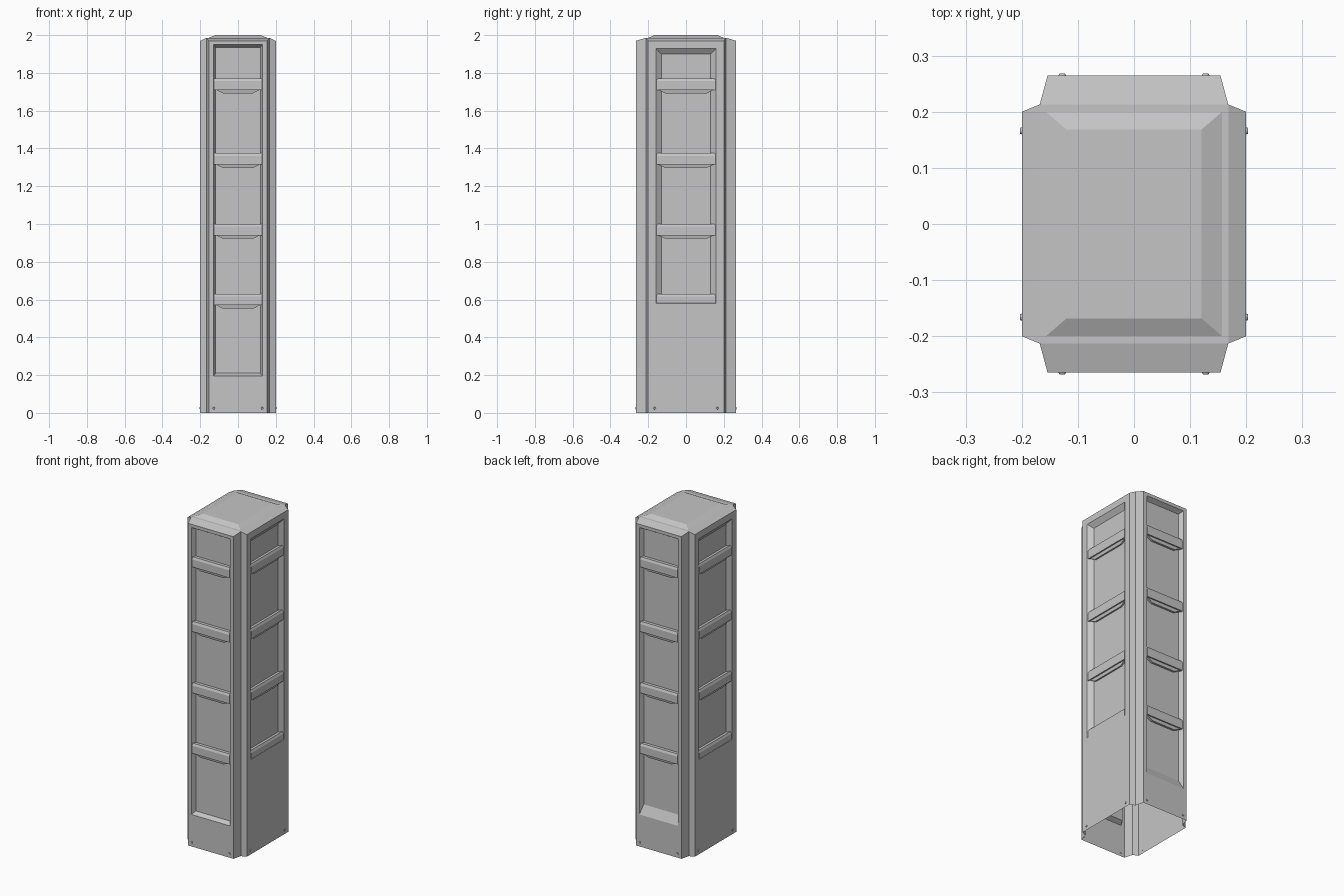
import bpy
import bmesh
from math import pi
from mathutils import Matrix, Vector

cube = bpy.data.objects.get("Cube")
if cube:
    bpy.data.objects.remove(cube, do_unlink=True)

grey = bpy.data.materials.new("plain_grey")
grey.use_nodes = True
GREY = (0.56, 0.56, 0.56, 1)
grey.diffuse_color = GREY
grey.node_tree.nodes["Principled BSDF"].inputs["Base Color"].default_value = GREY

EAVES, SHOULDER, TOP = 1.97, 1.985, 2.0
BAR_TOPS = (1.77, 1.375, 1.0, 0.63)

# Each wall: name, quarter turns, distance, half width, recess half width,
# recess bottom and top, side bevel, bottom bevel, recess depth
WALLS = (
    ("front", 0, 0.265, 0.154, 0.13, 0.195, 1.95, 0.012, 0.015, 0.026),
    ("left", 1, 0.2, 0.2, 0.16, 0.58, 1.93, 0.03, 0.015, 0.022),
    ("back", 2, 0.265, 0.154, 0.13, 0.195, 1.95, 0.012, 0.055, 0.026),
    ("right", 3, 0.2, 0.2, 0.16, 0.58, 1.93, 0.03, 0.015, 0.022),
)


def turn(k):
    return Matrix.Rotation(k * pi / 2, 4, "Z")


def finish(bm, name):
    bmesh.ops.remove_doubles(bm, verts=bm.verts, dist=0.0001)
    bmesh.ops.recalc_face_normals(bm, faces=bm.faces)
    mesh = bpy.data.meshes.new(name)
    bm.to_mesh(mesh)
    bm.free()
    mesh.materials.append(grey)
    obj = bpy.data.objects.new(name, mesh)
    bpy.context.collection.objects.link(obj)
    return obj


def loop(bm, points):
    return [bm.verts.new(p) for p in points]


def bridge(bm, a, b):
    n = len(a)
    for i in range(n):
        bm.faces.new((a[i], a[(i + 1) % n], b[(i + 1) % n], b[i]))


def rect(hw, y, lo, hi, m):
    return [m @ Vector(p) for p in ((-hw, y, lo), (hw, y, lo), (hw, y, hi), (-hw, y, hi))]


def flat_rect(hx, hy, z):
    return [(-hx, -hy, z), (hx, -hy, z), (hx, hy, z), (-hx, hy, z)]


# Open-bottomed shell: walls with bevelled recesses
bm = bmesh.new()
for name, k, dist, half, rw, lo, hi, bevel, sill, depth in WALLS:
    m = turn(k)
    edge = loop(bm, rect(half, -dist, 0, EAVES, m))
    rim = loop(bm, rect(rw, -dist, lo, hi, m))
    panel = loop(bm, rect(rw - bevel, depth - dist, lo + sill, hi - max(bevel, 0.015), m))
    bridge(bm, edge, rim)
    bridge(bm, rim, panel)
    bm.faces.new(panel)

# Notched corners
for sx in (-1, 1):
    for sy in (-1, 1):
        a, b, c = (0.154 * sx, 0.265 * sy), (0.168 * sx, 0.213 * sy), (0.2 * sx, 0.2 * sy)
        for p, q, zp, zq in ((a, b, EAVES, SHOULDER), (b, c, SHOULDER, EAVES)):
            bm.faces.new(loop(bm, ((*p, 0), (*q, 0), (*q, zq), (*p, zp))))

# Roof: four sloping flaps, a shoulder and a bevelled cap
for s in (-1, 1):
    bm.faces.new(loop(bm, ((-0.154, 0.265 * s, EAVES), (0.154, 0.265 * s, EAVES),
                           (0.168, 0.213 * s, SHOULDER), (-0.168, 0.213 * s, SHOULDER))))
    bm.faces.new(loop(bm, ((0.2 * s, -0.2, EAVES), (0.2 * s, 0.2, EAVES),
                           (0.168 * s, 0.213, SHOULDER), (0.168 * s, -0.213, SHOULDER))))
outer = loop(bm, flat_rect(0.168, 0.213, SHOULDER))
inner = loop(bm, flat_rect(0.157, 0.2, SHOULDER))
cap = loop(bm, flat_rect(0.12, 0.168, TOP))
bridge(bm, outer, inner)
bridge(bm, inner, cap)
bm.faces.new(cap)
finish(bm, "tower_shell")


def prism(bm, m, profile, hw, taper=0.0):
    """Extrude a (y, z) profile across a wall, narrowing towards its base."""
    base = min(z for y, z in profile)
    ends = []
    for s in (-1, 1):
        ends.append(loop(bm, [m @ Vector((s * (hw - (taper if z == base else 0)), y, z))
                              for y, z in profile]))
        bm.faces.new(ends[-1])
    bridge(bm, *ends)


# Crossbars with a sloped top and a set-back lip below
for name, k, dist, half, rw, lo, hi, bevel, sill, depth in WALLS:
    m = turn(k)
    face, back = -dist + 0.001, -dist + depth + 0.002
    bars, lips = bmesh.new(), bmesh.new()
    for top in BAR_TOPS:
        last = top - 0.06 < lo
        foot = lo if last else top - 0.06
        prism(bars, m, ((back, top), (face + 0.006, top), (face, top - 0.014),
                        (face, foot), (back, foot)), rw - 0.004)
        if not last:
            prism(lips, m, ((back, foot), (face + 0.008, foot),
                            (face + 0.012, foot - 0.018), (back, foot - 0.018)),
                  rw - 0.015, 0.035)
    finish(bars, name + "_crossbars")
    finish(lips, name + "_crossbar_lips")

    # Small rivets near the foot of the wall
    rivets = bmesh.new()
    for s in (-1, 1):
        place = m @ Matrix.Translation((s * half * 0.83, -dist - 0.001, 0.025))
        bmesh.ops.create_cone(rivets, cap_ends=True, segments=12, radius1=0.007,
                              radius2=0.005, depth=0.005,
                              matrix=place @ Matrix.Rotation(pi / 2, 4, "X"))
    finish(rivets, name + "_rivets")
